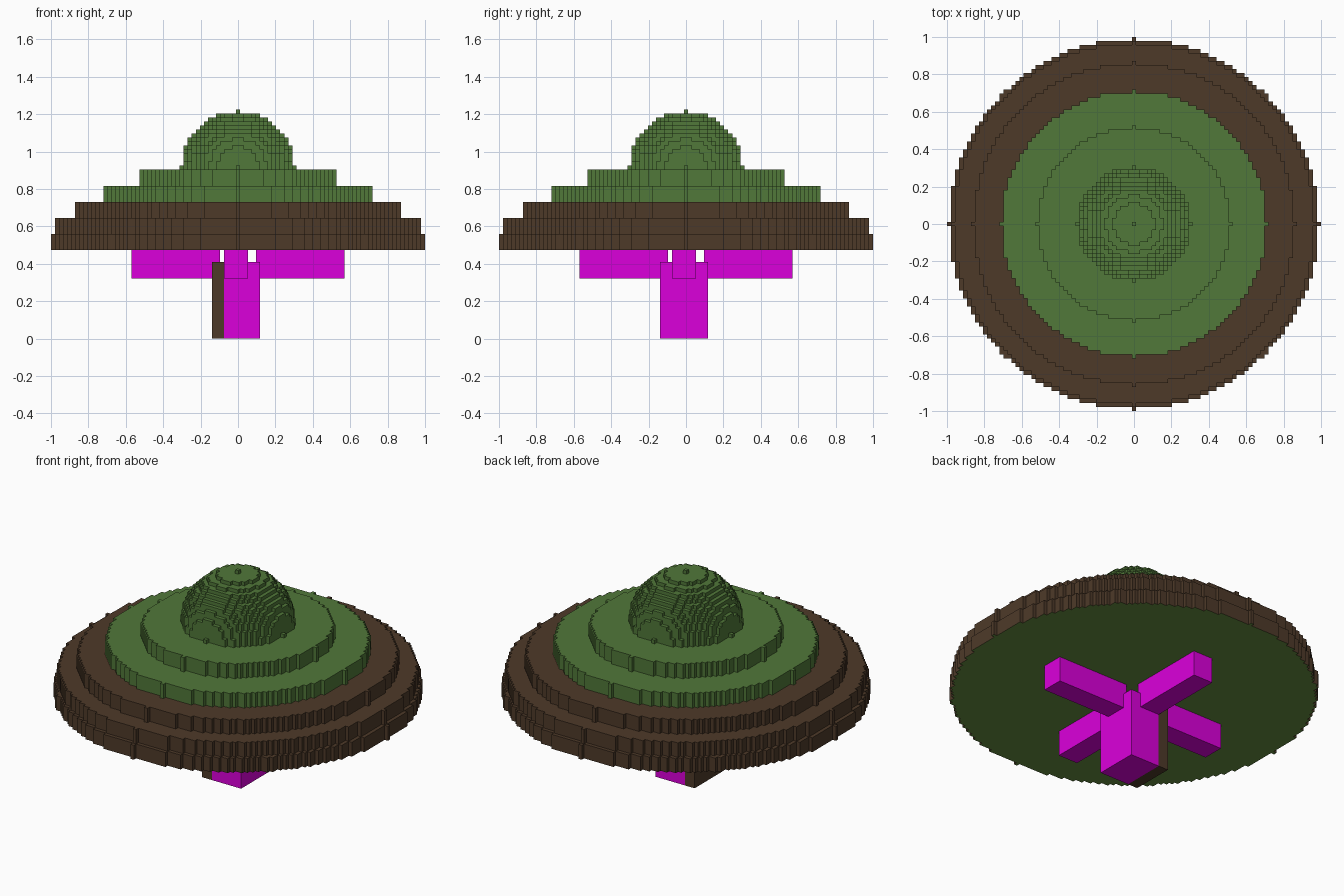
import bpy, bmesh, math

if "Cube" in bpy.data.objects:
    bpy.data.objects.remove(bpy.data.objects["Cube"], do_unlink=True)

V = 2 / 93  # edge length of one voxel


def material(name, rgb):
    m = bpy.data.materials.new(name)
    m.use_nodes = True
    m.diffuse_color = (*rgb, 1)
    m.node_tree.nodes["Principled BSDF"].inputs["Base Color"].default_value = (*rgb, 1)
    return m


GREEN = material("moss green", (0.082, 0.188, 0.041))
LIGHT_GREEN = material("light moss green", (0.134, 0.265, 0.053))
BROWN = material("dark brown", (0.076, 0.042, 0.022))
MAGENTA = material("magenta", (0.71, 0.0, 0.71))


def finish(name, bm, *mats):
    mesh = bpy.data.meshes.new(name)
    bm.to_mesh(mesh)
    bm.free()
    for m in mats:
        mesh.materials.append(m)
    obj = bpy.data.objects.new(name, mesh)
    bpy.context.collection.objects.link(obj)
    return obj


def stepped_outline(r2):
    """Stair-stepped circle outline, in voxels, for squared radius r2."""
    n = math.isqrt(r2)
    side = []
    for j in range(-n, n + 1):
        half = math.isqrt(r2 - j * j) + 0.5
        if side and side[-1][0] == half:
            side[-1] = (half, j + 0.5)
        else:
            side += [(half, j - 0.5), (half, j + 0.5)]
    return side + [(-x, y) for x, y in reversed(side)]


def add_disc(bm, r2, z0, z1, bottom=False):
    """Extruded stepped disc; the underside is made only where it shows."""
    pts = stepped_outline(r2)
    low = [bm.verts.new((x * V, y * V, z0 * V)) for x, y in pts]
    high = [bm.verts.new((x * V, y * V, z1 * V)) for x, y in pts]
    bm.faces.new(high)
    for i in range(len(pts)):
        k = (i + 1) % len(pts)
        bm.faces.new((low[i], low[k], high[k], high[i]))
    if bottom:
        bm.faces.new(low[::-1]).material_index = 1


def box(name, lo, hi, mat):
    bm = bmesh.new()
    bmesh.ops.create_cube(bm, size=1)
    for v in bm.verts:
        v.co = [(a + b) / 2 * V + c * (b - a) * V for a, b, c in zip(lo, hi, v.co)]
    return finish(name, bm, mat)


# Stacked tiers of the cap, four voxels each; only the lowest has a green underside
tiers = [("rim_tier", 46, (BROWN, LIGHT_GREEN)), ("second_tier", 45, (BROWN,)),
         ("third_tier", 40, (BROWN,)), ("fourth_tier", 33, (GREEN,)), ("top_tier", 24, (GREEN,))]
for i, (name, r, mats) in enumerate(tiers):
    bm = bmesh.new()
    add_disc(bm, r * r, 22 + 4 * i, 26 + 4 * i, bottom=(i == 0))
    finish(name, bm, *mats)

# Hemispherical dome built from one-voxel layers
bm = bmesh.new()
for k in range(15):
    add_disc(bm, 14 * 14 - k * k, 42 + k, 43 + k)
finish("dome", bm, GREEN)

# Square trunk with a brown slab on its -x side
box("trunk", (-3.5, -6.5, 0), (5.5, 5.5, 19), MAGENTA)
box("trunk_bark", (-6.5, -6.5, 0), (-3.5, 5.5, 19), BROWN)

# Four arms under the cap
for name, s in (("left", 1), ("right", -1)):
    a, b = sorted((4.5 * s, 26.5 * s))
    box(name + "_arm", (a, -3.5, 15), (b, 2.5, 22), MAGENTA)
for name, s in (("back", 1), ("front", -1)):
    a, b = sorted((4.5 * s, 26.5 * s))
    box(name + "_arm", (-3.5, a, 15), (2.5, b, 22), MAGENTA)
